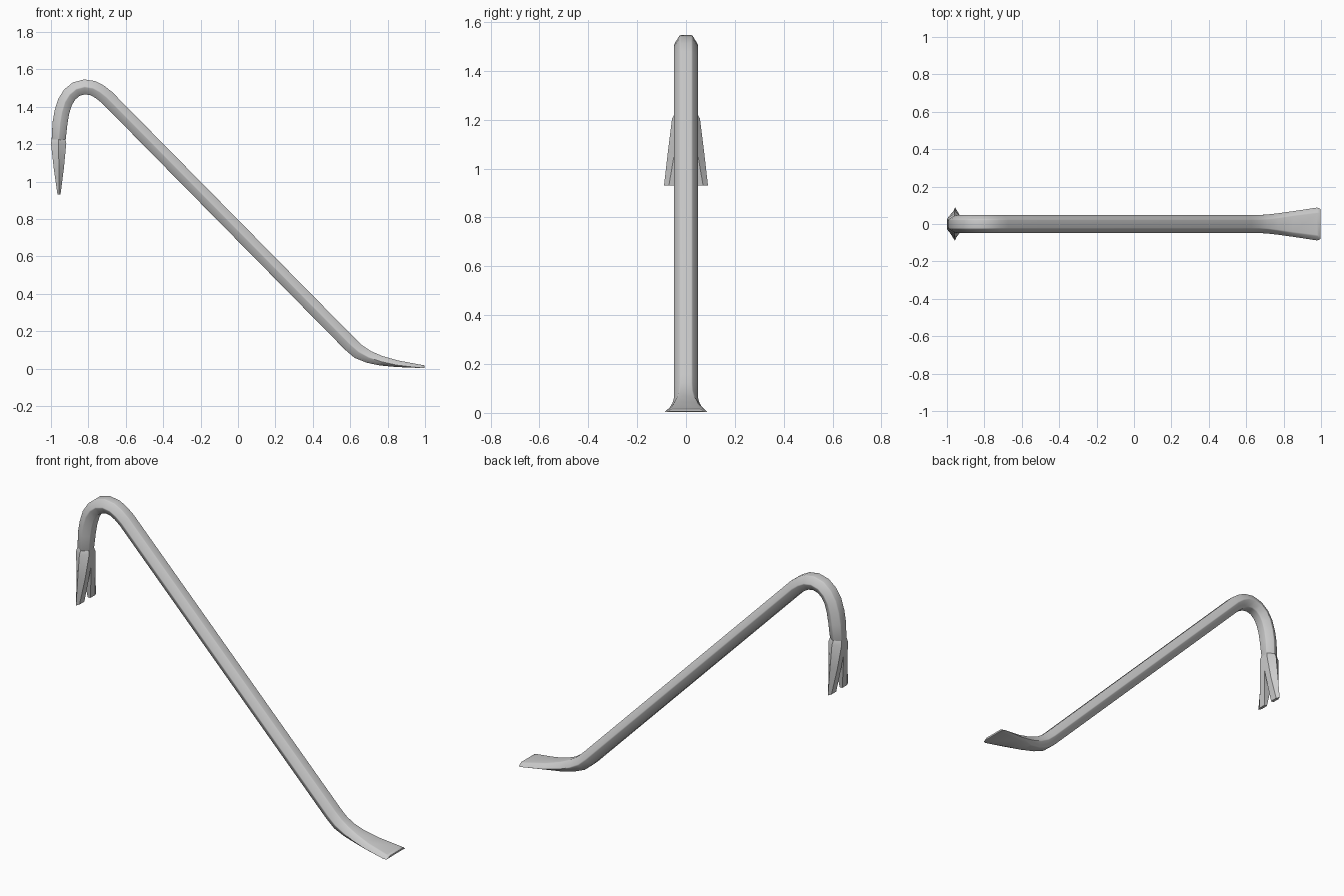
import bpy, bmesh, math
from mathutils import Vector

if "Cube" in bpy.data.objects:
    bpy.data.objects.remove(bpy.data.objects["Cube"])


def make_object(name, bm):
    bmesh.ops.recalc_face_normals(bm, faces=bm.faces)
    mesh = bpy.data.meshes.new(name)
    bm.to_mesh(mesh)
    bm.free()
    ob = bpy.data.objects.new(name, mesh)
    bpy.context.collection.objects.link(ob)
    return ob


def loft_hexagon(name, rows):
    """rows: x, z, half thickness, half width at side points, half width of flats, droop of side points"""
    bm = bmesh.new()
    rings = []
    for i, (x, z, t, w, f, d) in enumerate(rows):
        a, b = rows[max(i - 1, 0)], rows[min(i + 1, len(rows) - 1)]
        d_in = Vector((x - a[0], z - a[1])).normalized() if i else Vector((0, 0))
        d_out = Vector((b[0] - x, b[1] - z)).normalized() if i < len(rows) - 1 else Vector((0, 0))
        tan = (d_in + d_out).normalized()
        n = Vector((-tan.y, tan.x))
        section = [(f, t), (w, -d), (f, -t), (-f, -t), (-w, -d), (-f, t)]
        rings.append([bm.verts.new((x + n.x * h, y, z + n.y * h)) for y, h in section])
    for r, s in zip(rings, rings[1:]):
        for k in range(6):
            m = (k + 1) % 6
            bm.faces.new((r[k], r[m], s[m], s[k]))
    bm.faces.new(rings[0])
    bm.faces.new(rings[-1])
    return make_object(name, bm)


def activate(ob):
    bpy.ops.object.select_all(action='DESELECT')
    ob.select_set(True)
    bpy.context.view_layer.objects.active = ob


# Bar: hook, straight shaft and flared pry tip in one sweep
T, W, F = 0.040, 0.05, 0.025
hook = [(-0.952, 1.31), (-0.942, 1.37), (-0.925, 1.425), (-0.900, 1.465),
        (-0.865, 1.494), (-0.820, 1.506), (-0.775, 1.499), (-0.738, 1.479), (-0.700, 1.449)]
rows = [(-0.960, 1.21, 0.037, 0.044, 0.022, 0)]
rows += [(x, z, T, W, F, 0) for x, z in hook]
rows += [(0.600, 0.130, T, W, F, 0),
         (0.645, 0.090, 0.039, W, F, 0),
         (0.700, 0.062, 0.033, 0.051, 0.027, 0.002),
         (0.765, 0.042, 0.026, 0.058, 0.034, 0.005),
         (0.850, 0.026, 0.018, 0.070, 0.046, 0.008),
         (0.980, 0.012, 0.008, 0.090, 0.062, 0.009),
         (0.998, 0.011, 0.006, 0.084, 0.058, 0.009)]
bar = loft_hexagon("bar", rows)
bev = bar.modifiers.new("soft_edges", 'BEVEL')
bev.width = 0.004
bev.segments = 2
bev.limit_method = 'ANGLE'
bev.angle_limit = math.radians(40)

# Claw: widening, flattening head with a small shoulder
claw = loft_hexagon("claw", [
    (-0.960, 1.228, 0.036, 0.043, 0.022, 0),
    (-0.959, 1.205, 0.041, 0.057, 0.028, 0),
    (-0.958, 1.070, 0.027, 0.074, 0.046, 0),
    (-0.957, 0.930, 0.008, 0.090, 0.070, 0)])

# V notch cut between the prongs
bm = bmesh.new()
profile = [(0.0, 1.13), (0.031, 0.90), (-0.031, 0.90)]
face = bm.faces.new([bm.verts.new((-1.1, y, z)) for y, z in profile])
ext = bmesh.ops.extrude_face_region(bm, geom=[face])
bmesh.ops.translate(bm, vec=(0.3, 0, 0),
                    verts=[v for v in ext["geom"] if isinstance(v, bmesh.types.BMVert)])
cutter = make_object("notch_cutter", bm)
cutter.hide_render = True
cut = claw.modifiers.new("notch", 'BOOLEAN')
cut.operation = 'DIFFERENCE'
cut.solver = 'EXACT'
cut.object = cutter
activate(claw)
bpy.ops.object.modifier_apply(modifier=cut.name)
bpy.data.objects.remove(cutter)

for ob in (bar, claw):
    activate(ob)
    if ob is bar:
        bpy.ops.object.modifier_apply(modifier=bev.name)
    bpy.ops.object.shade_smooth_by_angle(angle=math.radians(35))
